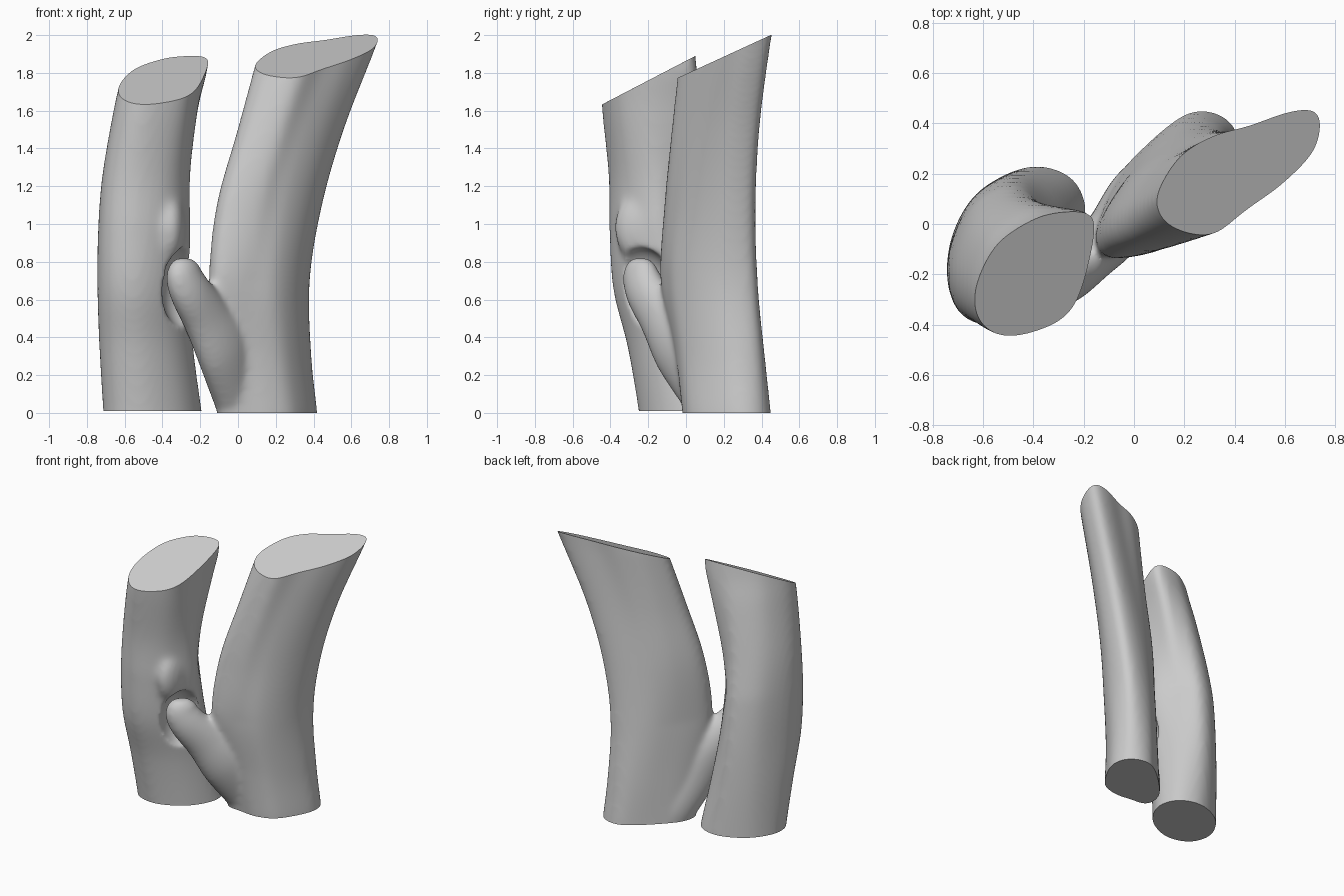
import bpy, bmesh, math
from mathutils import Vector, Matrix

if "Cube" in bpy.data.objects:
    bpy.data.objects.remove(bpy.data.objects["Cube"])

GREY = (0.6, 0.6, 0.6, 1)
bark = bpy.data.materials.new("plain grey")
bark.use_nodes = True
bark.diffuse_color = GREY
bark.node_tree.nodes["Principled BSDF"].inputs["Base Color"].default_value = GREY
SIDES = 80


def spline(rows, steps, closed=False):
    """Smooth rows of numbers with a Catmull-Rom curve."""
    rows = [Vector(r) for r in rows]
    if closed:
        pts = [rows[-1]] + rows + rows[:2]
    else:
        pts = [rows[0] * 2 - rows[1]] + rows + [rows[-1] * 2 - rows[-2]]
    out = []
    for a, b, c, d in zip(pts, pts[1:], pts[2:], pts[3:]):
        for i in range(steps):
            t = i / steps
            out.append((b * 2 + (c - a) * t + (a * 2 - b * 5 + c * 4 - d) * t**2
                        + (b * 3 - a - c * 3 + d) * t**3) / 2)
    return out if closed else out + [rows[-1]]


def outline(points):
    """Smooth outline scaled to a unit box and resampled by angle."""
    dense = spline(points, 30, closed=True)
    low = Vector([min(p[k] for p in dense) for k in (0, 1)])
    high = Vector([max(p[k] for p in dense) for k in (0, 1)])
    mid, half = (low + high) / 2, (high - low) / 2
    unit = [Vector(((p.x - mid.x) / half.x, (p.y - mid.y) / half.y)) for p in dense]
    rays = [Vector((math.cos(t), math.sin(t))) for t in (math.tau * i / SIDES for i in range(SIDES))]
    return [max(unit, key=lambda p: p.normalized().dot(ray)) for ray in rays]


def loft(bm, rings):
    """Skin closed rings of points and close both ends."""
    loops = [[bm.verts.new(p) for p in ring] for ring in rings]
    for low, high in zip(loops, loops[1:]):
        for i in range(len(low)):
            j = (i + 1) % len(low)
            bm.faces.new((low[i], low[j], high[j], high[i]))
    bm.faces.new(loops[0][::-1])
    bm.faces.new(loops[-1])


def trunk(bm, rows, keys):
    """Rows: z, left, right, front, back. Keys: height and cross-section there."""
    keys = [(z, outline(points)) for z, points in keys]
    rings = []
    for z, left, right, front, back in spline(rows, 8):
        k = 0
        while k < len(keys) - 2 and z > keys[k + 1][0]:
            k += 1
        (z0, low), (z1, high) = keys[k], keys[k + 1]
        t = min(max((z - z0) / (z1 - z0), 0), 1)
        rings.append([((left + right + (right - left) * p.x) / 2,
                       (front + back + (back - front) * p.y) / 2, z)
                      for p in (a.lerp(b, t) for a, b in zip(low, high))])
    loft(bm, rings)


def branch(bm, rows):
    """Rows: x, y, z, radius in the growth plane, radius sideways."""
    side = Vector((0.7, -0.7, 0))
    pts = spline(rows, 6)
    rings = []
    for i, p in enumerate(pts):
        along = pts[min(i + 1, len(pts) - 1)] - pts[max(i - 1, 0)]
        up = side.cross(Vector(along[:3])).normalized()
        rings.append([Vector(p[:3]) + up * p[3] * math.cos(t) + side * p[4] * math.sin(t)
                      for t in (math.tau * k / 24 for k in range(24))])
    loft(bm, rings)


def blob(bm, centre, radii):
    bmesh.ops.create_icosphere(bm, subdivisions=4, radius=1,
                               matrix=Matrix.Translation(centre) @ Matrix.Diagonal((*radii, 1)))


def make(name, bm):
    bmesh.ops.recalc_face_normals(bm, faces=bm.faces)
    mesh = bpy.data.meshes.new(name)
    bm.to_mesh(mesh)
    bm.free()
    ob = bpy.data.objects.new(name, mesh)
    bpy.context.collection.objects.link(ob)
    return ob


def select(ob):
    bpy.ops.object.select_all(action="DESELECT")
    bpy.context.view_layer.objects.active = ob
    ob.select_set(True)


def modify(ob, kind, **settings):
    mod = ob.modifiers.new(kind, kind)
    for key, value in settings.items():
        setattr(mod, key, value)
    select(ob)
    bpy.ops.object.modifier_apply(modifier=mod.name)


def fuse(ob, smooth):
    modify(ob, "REMESH", mode="VOXEL", voxel_size=0.015)
    modify(ob, "SMOOTH", factor=0.5, iterations=smooth)


def saw(ob, point, normal):
    """Cut the wood flat and cap it."""
    bm = bmesh.new()
    bm.from_mesh(ob.data)
    cut = bmesh.ops.bisect_plane(bm, geom=bm.verts[:] + bm.edges[:] + bm.faces[:],
                                 plane_co=point, plane_no=normal, clear_outer=True)
    edges = [e for e in cut["geom_cut"] if isinstance(e, bmesh.types.BMEdge)]
    bmesh.ops.edgeloop_fill(bm, edges=edges)
    bmesh.ops.recalc_face_normals(bm, faces=bm.faces)
    bm.to_mesh(ob.data)
    bm.free()


def finish(ob, top, slope, base):
    saw(ob, top, (0, -slope, 1))
    saw(ob, (0, 0, base), (0, 0, -1))
    ob.data.materials.clear()
    ob.data.materials.append(bark)
    select(ob)
    bpy.ops.object.shade_smooth_by_angle(angle=math.radians(40))


# Leaning trunk with a stub branch growing out of its base
foot = [(.31, .08), (.43, .29), (.39, .43), (.23, .46), (.01, .29),
        (-.09, .15), (-.08, .05), (.04, .03), (.17, .02)]
waist = [(-.155, -.03), (-.13, -.12), (-.04, -.13), (.08, -.10), (.2, -.055), (.3, .05),
         (.365, .19), (.37, .33), (.31, .38), (.18, .36), (.05, .28), (-.08, .12)]
crown = [(.1, .13), (.125, .05), (.195, 0), (.29, -.03), (.37, -.02), (.47, .07), (.6, .17),
         (.7, .29), (.71, .4), (.67, .45), (.57, .44), (.43, .39), (.29, .35), (.17, .27)]
bm = bmesh.new()
trunk(bm, [(-.15, -.10, .425, 0, .46), (0, -.11, .42, -.02, .45), (.3, -.13, .39, -.065, .42),
           (.7, -.155, .38, -.135, .38), (1.1, -.12, .445, -.12, .37),
           (1.5, -.01, .56, -.08, .39), (1.9, .105, .715, -.03, .44), (2.2, .2, .83, .02, .49)],
      [(0, foot), (.7, waist), (1.9, crown)])
branch(bm, [(.06, .18, -.12, .12, .09), (.01, .12, .08, .16, .11), (-.07, -.02, .33, .18, .115),
            (-.17, -.125, .51, .145, .105), (-.245, -.205, .63, .125, .095),
            (-.28, -.235, .71, .115, .085), (-.285, -.24, .78, .095, .065),
            (-.285, -.24, .82, .05, .035)])
leaning_trunk = make("leaning_trunk", bm)
fuse(leaning_trunk, 16)
finish(leaning_trunk, (0, -.03, 1.78), .46, 0)

# Upright trunk, swollen above the hollow that holds the branch tip
foot = [(.2, .2), (.04, .25), (-.15, .15), (-.25, -.04),
        (-.2, -.2), (-.04, -.25), (.15, -.15), (.25, .04)]
waist = [(.15, .13), (.03, .24), (-.15, .17), (-.25, -.03),
         (-.21, -.2), (-.05, -.25), (.14, -.18), (.245, -.02)]
crown = [(-.61, -.25), (-.585, -.38), (-.48, -.45), (-.33, -.42), (-.235, -.36), (-.19, -.25),
         (-.16, -.05), (-.18, .055), (-.32, .06), (-.43, .02), (-.55, -.08)]
bm = bmesh.new()
trunk(bm, [(-.15, -.71, -.18, -.24, .235), (0, -.715, -.19, -.25, .23),
           (.35, -.735, -.23, -.31, .21), (.65, -.745, -.25, -.385, .19),
           (.95, -.742, -.25, -.405, .16), (1.25, -.72, -.245, -.41, .12),
           (1.6, -.66, -.2, -.445, .085), (1.8, -.615, -.165, -.455, .06),
           (2.1, -.55, -.12, -.47, .03)],
      [(0, foot), (1, waist), (1.8, crown)])
blob(bm, (-.36, -.22, .98), (.085, .16, .20))
upright_trunk = make("upright_trunk", bm)
fuse(upright_trunk, 20)

bm = bmesh.new()
blob(bm, (-.27, -.25, .66), (.14, .18, .22))
hollow = make("hollow_cutter", bm)
modify(upright_trunk, "BOOLEAN", operation="DIFFERENCE", object=hollow, solver="EXACT")
bpy.data.objects.remove(hollow)
fuse(upright_trunk, 5)
finish(upright_trunk, (0, -.45, 1.63), .52, .01)
